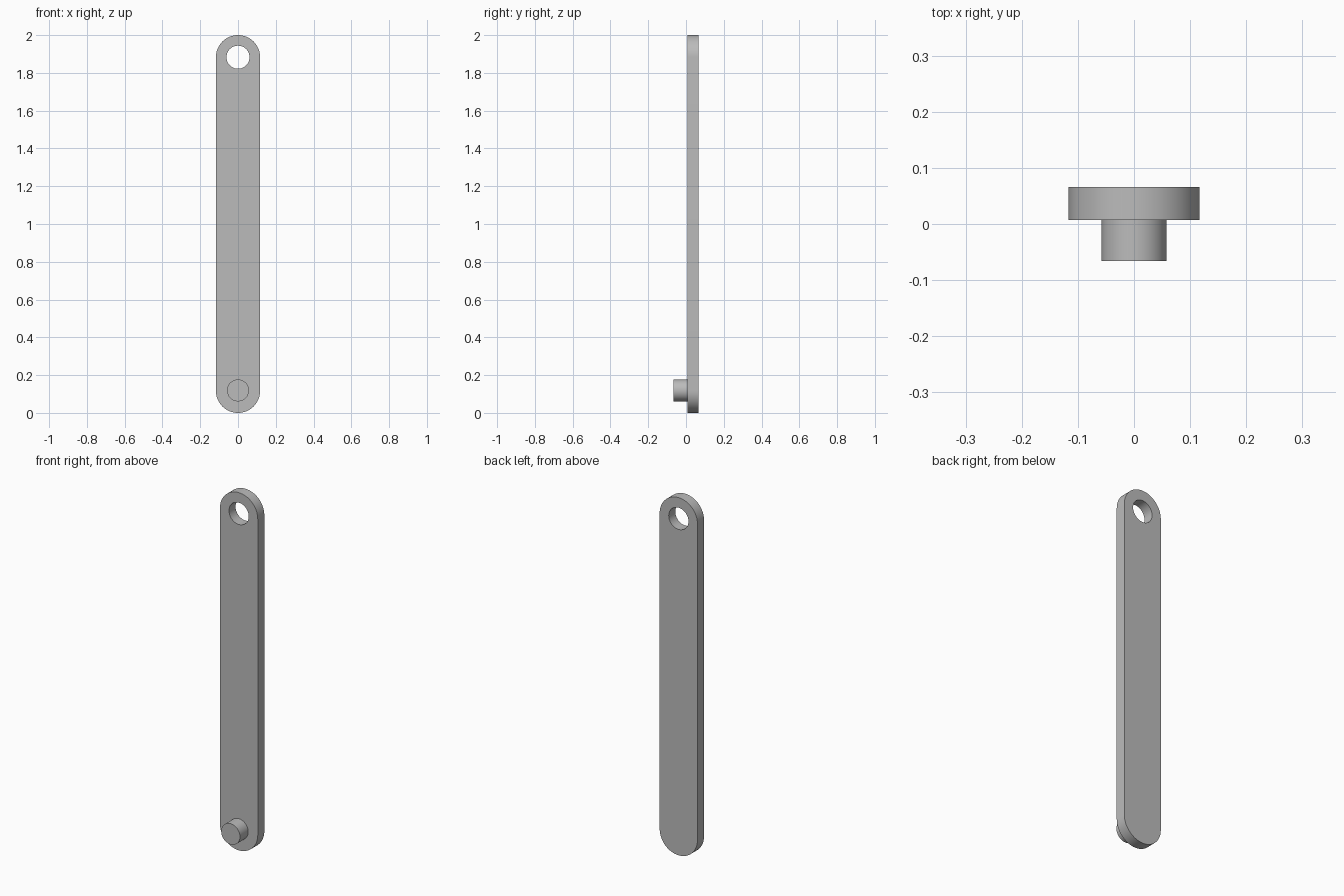
import bpy, bmesh
from math import sin, cos, pi, radians

cube = bpy.data.objects.get("Cube")
if cube:
    bpy.data.objects.remove(cube, do_unlink=True)

WIDTH_R = 0.117                      # radius of the rounded ends
LOW_Z, HIGH_Z = WIDTH_R, 2 - WIDTH_R  # centres of the pin and the hole
HOLE_R, PIN_R = 0.061, 0.058
BACK_Y, FRONT_Y, PIN_Y = 0.0655, 0.0075, -0.0655
SEGMENTS = 64

grey = bpy.data.materials.new("plain grey")
grey.use_nodes = True
colour = (0.5, 0.5, 0.5, 1)
grey.diffuse_color = colour
grey.node_tree.nodes["Principled BSDF"].inputs["Base Color"].default_value = colour


def arc(radius, z, start, sweep, count):
    """Points (x, z) along an arc, both ends included."""
    angles = [start + sweep * i / count for i in range(count + 1)]
    return [(radius * cos(a), z + radius * sin(a)) for a in angles]


def extruded(name, loops, y_front, y_back):
    """Solid plate from closed outlines; the inner outlines become holes."""
    bm = bmesh.new()
    for loop in loops:
        verts = [bm.verts.new((x, y_front, z)) for x, z in loop]
        for a, b in zip(verts, verts[1:] + verts[:1]):
            bm.edges.new((a, b))
    bmesh.ops.triangle_fill(bm, edges=bm.edges[:], use_beauty=True, use_dissolve=False)
    grown = bmesh.ops.extrude_face_region(bm, geom=bm.faces[:], use_keep_orig=True)
    moved = [g for g in grown["geom"] if isinstance(g, bmesh.types.BMVert)]
    bmesh.ops.translate(bm, verts=moved, vec=(0, y_back - y_front, 0))
    bmesh.ops.recalc_face_normals(bm, faces=bm.faces[:])
    mesh = bpy.data.meshes.new(name)
    bm.to_mesh(mesh)
    bm.free()
    mesh.materials.append(grey)
    obj = bpy.data.objects.new(name, mesh)
    bpy.context.collection.objects.link(obj)
    bpy.ops.object.select_all(action="DESELECT")
    obj.select_set(True)
    bpy.context.view_layer.objects.active = obj
    bpy.ops.object.shade_smooth_by_angle(angle=radians(30))
    return obj


# Flat link bar with rounded ends and a round hole at the top
half = SEGMENTS // 2
outline = arc(WIDTH_R, HIGH_Z, 0, pi, half) + arc(WIDTH_R, LOW_Z, pi, pi, half)
hole = arc(HOLE_R, HIGH_Z, 0, 2 * pi, SEGMENTS)[:-1]
extruded("link_bar", [outline, hole], FRONT_Y, BACK_Y)

# Round pin standing out of the front at the bottom
pin = arc(PIN_R, LOW_Z + 0.002, 0, 2 * pi, SEGMENTS)[:-1]
extruded("pivot_pin", [pin], PIN_Y, FRONT_Y)
